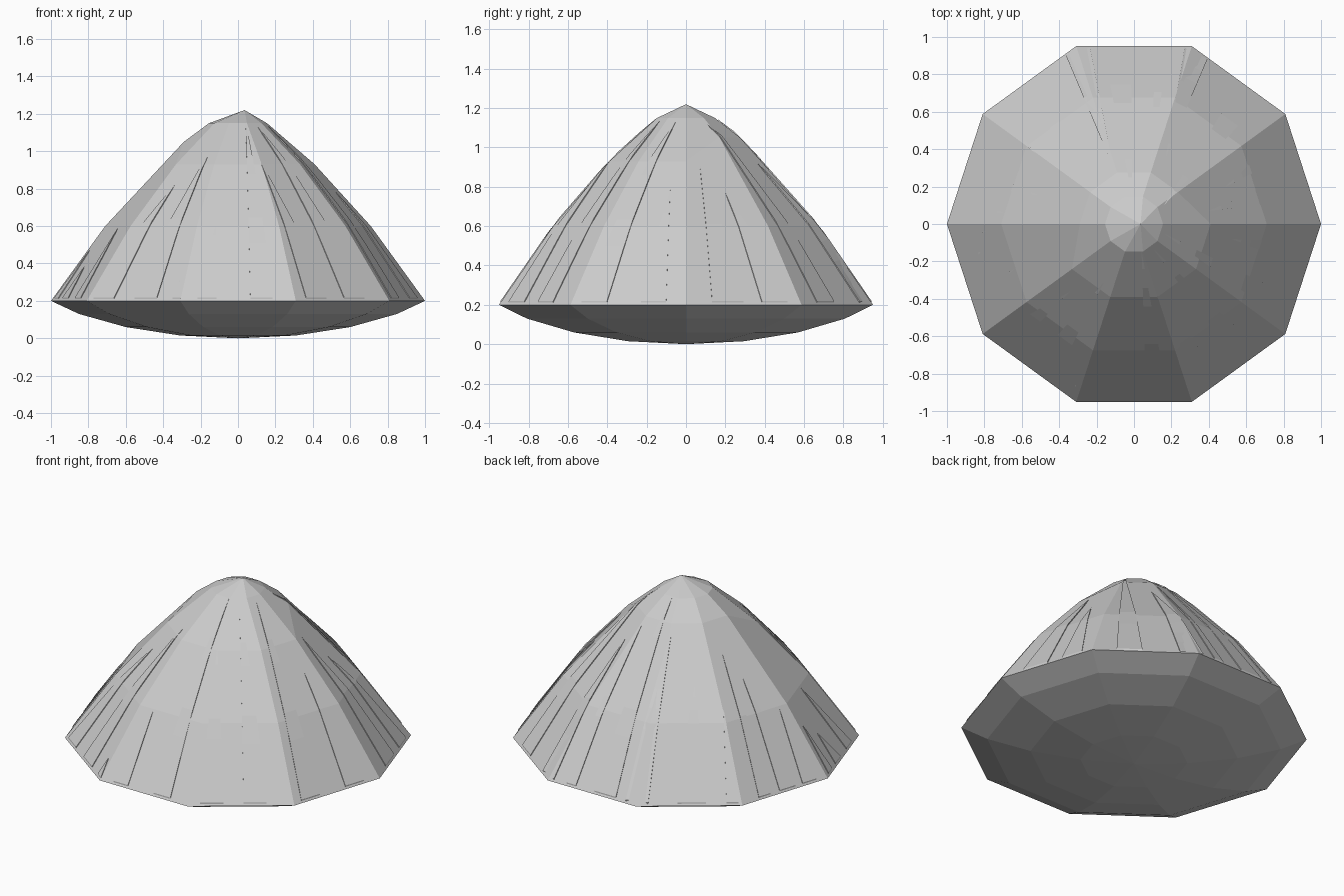
import bpy, bmesh, math
from mathutils import Vector
from mathutils.bvhtree import BVHTree

if "Cube" in bpy.data.objects:
    bpy.data.objects.remove(bpy.data.objects["Cube"])

N = 10


def make_object(name, bm):
    bmesh.ops.recalc_face_normals(bm, faces=bm.faces)
    me = bpy.data.meshes.new(name)
    bm.to_mesh(me)
    ob = bpy.data.objects.new(name, me)
    bpy.context.collection.objects.link(ob)
    return ob


def ring(bm, profile):
    # profile(i) gives (radius, z) for corner i
    out = []
    for i in range(N):
        r, z = profile(i)
        a = math.tau * i / N
        out.append(bm.verts.new((r * math.cos(a), r * math.sin(a), z)))
    return out


# ten-sided mound: shallow bowl below, slightly lopsided peak above
bm = bmesh.new()
rings = [ring(bm, lambda i, p=p: p) for p in
         [(0.31, 0.015), (0.60, 0.06), (0.85, 0.13), (1.0, 0.2), (0.71, 0.6)]]
rings.append(ring(bm, lambda i: (0.29, 1.05) if 1 <= i <= 5 else (0.41, 0.93)))
rings.append(ring(bm, lambda i: (0.155, 1.15)))
bottom = bm.verts.new((0, 0, 0))
peak = bm.verts.new((0.035, 0, 1.22))
for i in range(N):
    j = (i + 1) % N
    bm.faces.new((bottom, rings[0][j], rings[0][i]))
    bm.faces.new((peak, rings[-1][i], rings[-1][j]))
    for a, b in zip(rings, rings[1:]):
        bm.faces.new((a[i], a[j], b[j], b[i]))
tree = BVHTree.FromBMesh(bm)
make_object("mound", bm)
bm.free()


def rim_point(deg):
    f = math.radians(deg % 36 - 18)
    r = 0.992 * math.cos(math.radians(18)) / math.cos(f)
    return Vector((r * math.cos(math.radians(deg)), r * math.sin(math.radians(deg)), 0))


def drape(p, lift):
    hit = tree.ray_cast(Vector((p.x, p.y, 3)), Vector((0, 0, -1)))[0]
    return Vector((p.x, p.y, hit.z + lift))


# thin tapering streaks: tip x, tip y, rim start angle, rim end angle
STREAKS = [
    (.09, .31, 79, 83), (.17, .36, 66, 74), (.16, .10, 44, 53), (.49, .20, 24, 32),
    (.40, .07, 8, 18), (.52, -.08, -14, -6), (.16, -.05, -33, -25), (.10, -.13, -53, -45),
    (.12, -.38, -68, -60), (.04, -.14, -86, -79), (-.12, -.68, 257, 263),
    (-.31, -.86, 249, 252), (-.16, -.31, 234, 243), (-.34, -.36, 218, 226),
    (-.64, -.24, 203, 209), (-.82, -.15, 190, 196), (-.79, -.04, 182, 186),
    (-.70, .06, 170, 176), (-.50, .15, 160, 167), (-.37, .17, 151, 156),
    (-.53, .38, 139, 143), (-.34, .40, 122, 132), (-.11, .30, 104, 112), (-.01, .15, 91, 100),
]
bm = bmesh.new()
STEPS = 8
for x, y, a0, a1 in STREAKS:
    tip = Vector((x, y, 0))
    ends = [rim_point(a0), rim_point(a1)]
    rows = []
    for s in range(1, STEPS + 1):
        pts = [tip.lerp(e, s / STEPS) for e in ends]
        rows.append([bm.verts.new(drape(p, h)) for p, h in
                     ((pts[0], -.003), (pts[0], .008), (pts[1], .008), (pts[1], -.003))])
    t = bm.verts.new(drape(tip, 0.004))
    for k in range(4):
        m = (k + 1) % 4
        bm.faces.new((t, rows[0][k], rows[0][m]))
        for a, b in zip(rows, rows[1:]):
            bm.faces.new((a[k], b[k], b[m], a[m]))
    bm.faces.new(rows[-1])
make_object("surface_streaks", bm)
bm.free()
